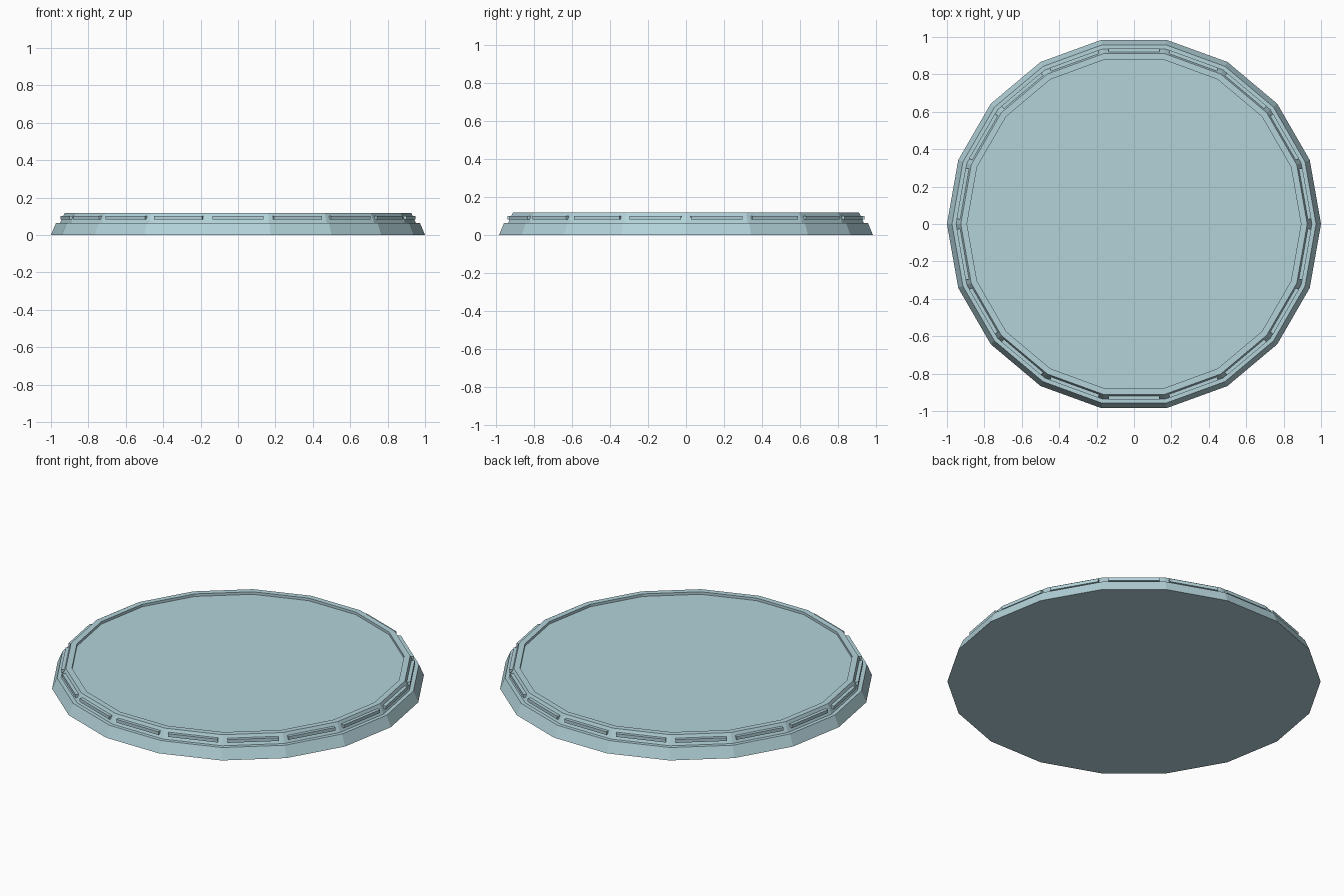
import bpy, bmesh, math
from mathutils import Matrix

if "Cube" in bpy.data.objects:
    bpy.data.objects.remove(bpy.data.objects["Cube"])

SIDES = 18
STEP = 2 * math.pi / SIDES


def make_object(name, bm):
    bmesh.ops.recalc_face_normals(bm, faces=bm.faces)
    mesh = bpy.data.meshes.new(name)
    bm.to_mesh(mesh)
    bm.free()
    obj = bpy.data.objects.new(name, mesh)
    bpy.context.collection.objects.link(obj)
    mat = bpy.data.materials.get("pale_blue") or bpy.data.materials.new("pale_blue")
    mat.diffuse_color = (0.45, 0.65, 0.70, 1)
    mat.use_nodes = True
    mat.node_tree.nodes["Principled BSDF"].inputs["Base Color"].default_value = mat.diffuse_color
    mesh.materials.append(mat)
    return obj


# Stepped 18-sided disc: (corner radius, height) from the base to the recessed floor
profile = [(1.0, 0.0), (0.973, 0.064), (0.951, 0.064),
           (0.926, 0.118), (0.893, 0.118), (0.893, 0.103)]
bm = bmesh.new()
rings = [[bm.verts.new((r * math.cos(i * STEP), r * math.sin(i * STEP), z))
          for i in range(SIDES)] for r, z in profile]
for low, high in zip(rings, rings[1:]):
    for i in range(SIDES):
        j = (i + 1) % SIDES
        bm.faces.new((low[i], low[j], high[j], high[i]))
bm.faces.new(rings[0])
bm.faces.new(rings[-1])
make_object("stepped_disc", bm)

# One raised strip on the middle of each upper wall facet
bm = bmesh.new()
for i in range(SIDES):
    place = (Matrix.Rotation((i + 0.5) * STEP, 4, 'Z')
             @ Matrix.Translation((0.926, 0, 0.091))
             @ Matrix.Diagonal((0.026, 0.275, 0.019, 1)))
    bmesh.ops.create_cube(bm, size=1, matrix=place)
make_object("rim_strips", bm)
